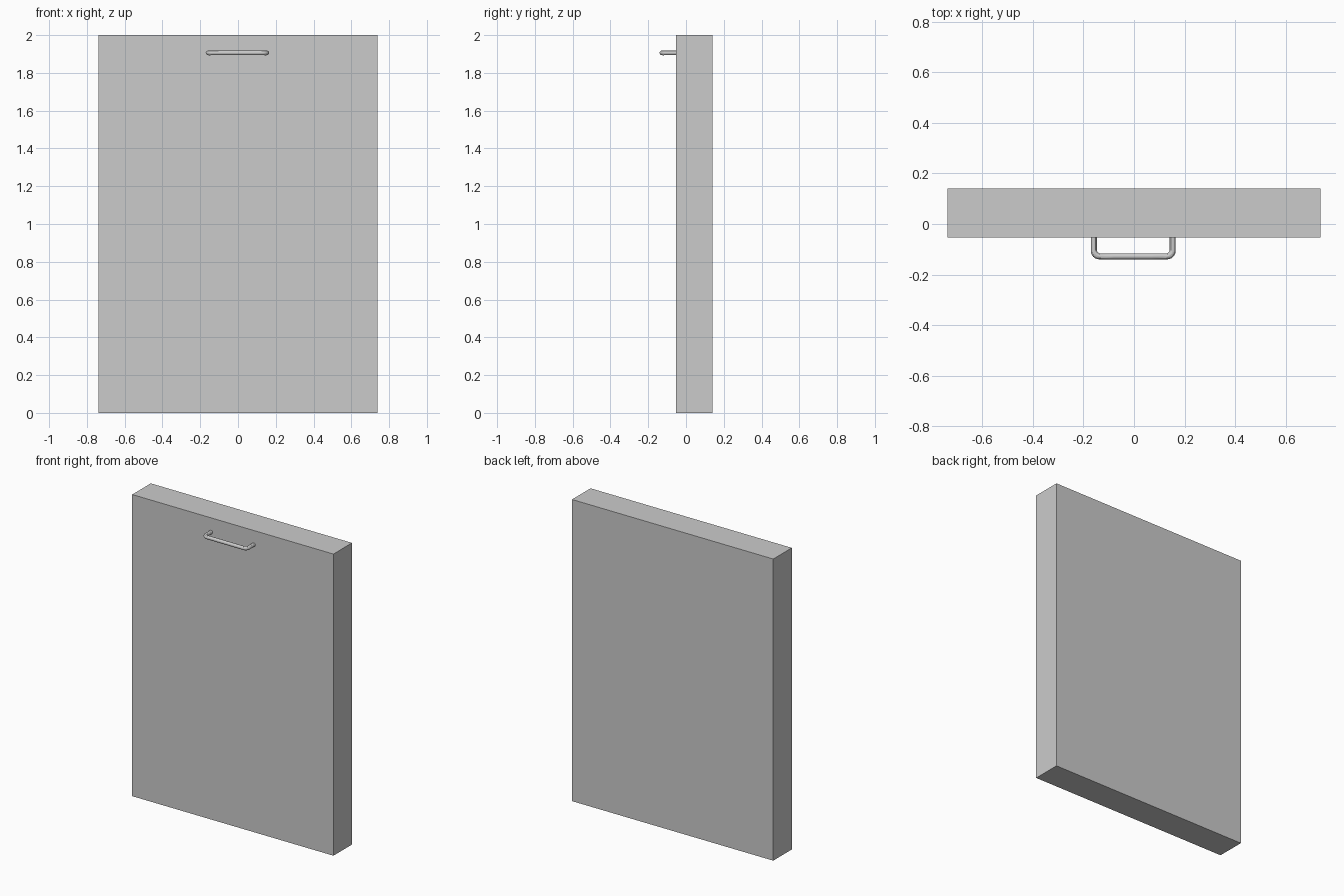
import bpy
from math import sin, cos, pi

if "Cube" in bpy.data.objects:
    bpy.data.objects.remove(bpy.data.objects["Cube"])

# Door panel: plain slab
bpy.ops.mesh.primitive_cube_add(size=1, location=(0, 0.043, 1.0))
panel = bpy.context.object
panel.name = "door_panel"
panel.scale = (1.476, 0.194, 2.0)
bpy.ops.object.transform_apply(location=False, rotation=False, scale=True)

# Handle path: U-shaped bar with rounded corners, slightly thicker at the bends
HALF, FRONT, BACK, BEND, R = 0.156, -0.128, -0.050, 0.024, 0.012
right = [(HALF, BACK, 1.0)]
for i in range(7):
    a = i / 6 * pi / 2
    right.append((HALF - BEND + BEND * cos(a), FRONT + BEND - BEND * sin(a), 1.0 + 0.06 * sin(2 * a)))
right.append((0.075, FRONT, 1.0))
path = right + [(-x, y, r) for x, y, r in reversed(right)]

curve = bpy.data.curves.new("handle", 'CURVE')
curve.dimensions = '3D'
curve.bevel_depth = R
curve.bevel_resolution = 4
curve.use_fill_caps = True
spline = curve.splines.new('POLY')
spline.points.add(len(path) - 1)
for p, (x, y, r) in zip(spline.points, path):
    p.co = (x, y, 0, 1)
    p.radius = r
handle = bpy.data.objects.new("handle", curve)
handle.location = (-0.003, 0, 1.906)
bpy.context.collection.objects.link(handle)

# Turn the handle into a smooth mesh
bpy.ops.object.select_all(action='DESELECT')
handle.select_set(True)
bpy.context.view_layer.objects.active = handle
bpy.ops.object.convert(target='MESH')
bpy.ops.object.shade_smooth_by_angle()
